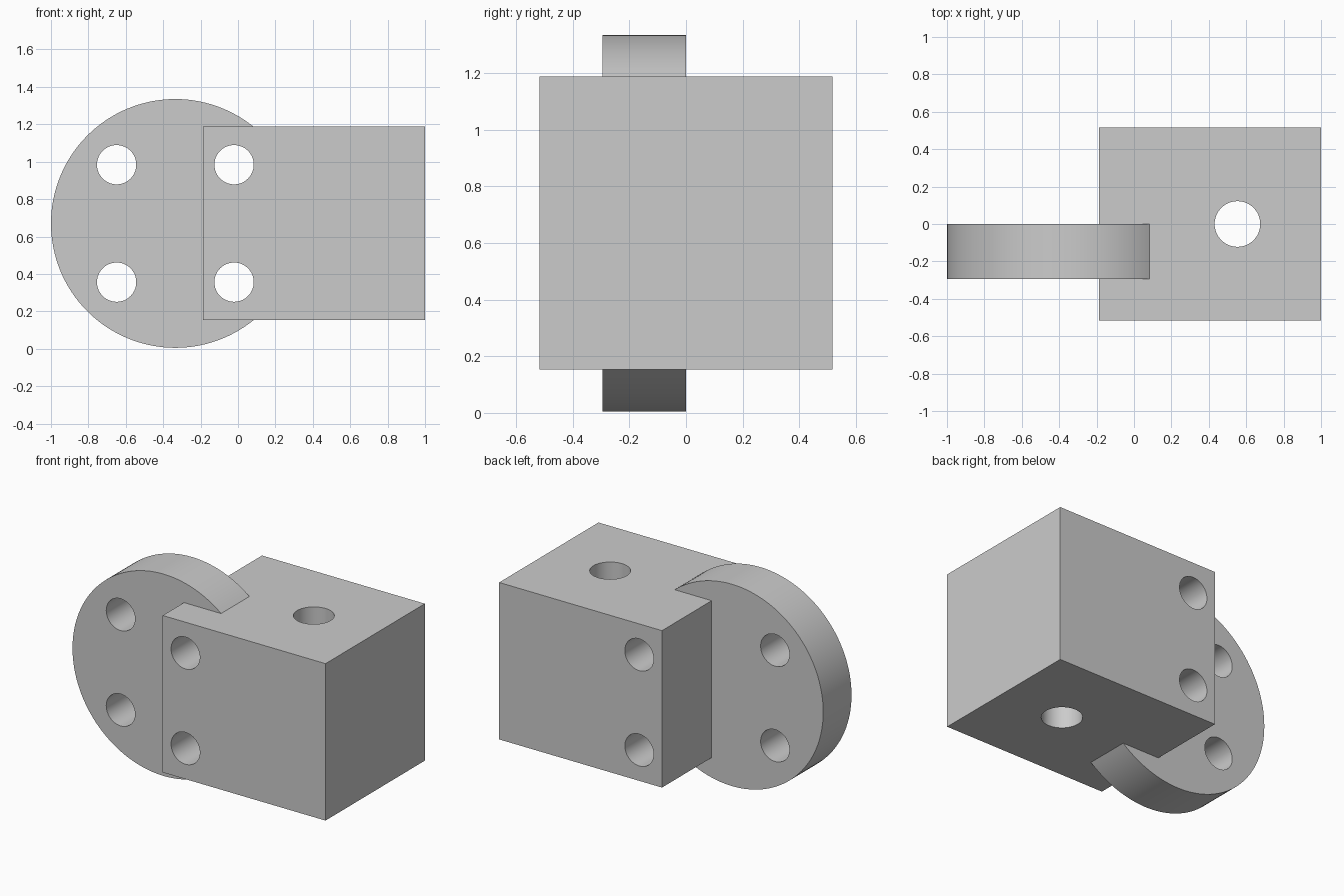
import bpy
import math

cube = bpy.data.objects.get("Cube")
if cube:
    bpy.data.objects.remove(cube, do_unlink=True)

grey = bpy.data.materials.new("light_grey")
grey.use_nodes = True
colour = (0.6, 0.6, 0.6, 1)
grey.diffuse_color = colour
grey.node_tree.nodes["Principled BSDF"].inputs["Base Color"].default_value = colour


def cylinder(name, location, radius, depth, along_y=True, sides=64):
    tilt = (math.pi / 2, 0, 0) if along_y else (0, 0, 0)
    bpy.ops.mesh.primitive_cylinder_add(vertices=sides, radius=radius, depth=depth,
                                        location=location, rotation=tilt)
    obj = bpy.context.object
    obj.name = name
    obj.data.materials.append(grey)
    return obj


def combine(target, other, operation):
    bpy.context.view_layer.objects.active = target
    mod = target.modifiers.new(operation.lower(), 'BOOLEAN')
    mod.operation = operation
    mod.solver = 'EXACT'
    mod.object = other
    bpy.ops.object.modifier_apply(modifier=mod.name)
    bpy.data.objects.remove(other, do_unlink=True)


# Square block
x_min, x_max, half = -0.187, 1.0, 0.517
centre_z = 0.67
bpy.ops.mesh.primitive_cube_add(size=1, location=((x_min + x_max) / 2, 0, centre_z))
block = bpy.context.object
block.name = "block_with_round_flange"
block.scale = (x_max - x_min, 2 * half, 2 * half)
bpy.ops.object.transform_apply(location=True, rotation=True, scale=True)
block.data.materials.append(grey)

# Round flange merged into the block, its back on the centre plane
disc_x, thickness = -0.335, 0.295
flange = cylinder("flange", (disc_x, -thickness / 2, centre_z), 0.665, thickness, sides=128)
combine(block, flange, 'UNION')

# Four bolt holes running front to back
spacing = 0.314
for sx in (-1, 1):
    for sz in (-1, 1):
        place = (disc_x + sx * spacing, 0, centre_z + sz * spacing)
        combine(block, cylinder("bolt_hole", place, 0.105, 2), 'DIFFERENCE')

# Vertical bore through the block
combine(block, cylinder("bore", (0.553, 0, centre_z), 0.122, 2, along_y=False), 'DIFFERENCE')

bpy.ops.object.select_all(action='DESELECT')
block.select_set(True)
bpy.context.view_layer.objects.active = block
bpy.ops.object.shade_smooth_by_angle(angle=math.radians(30))
